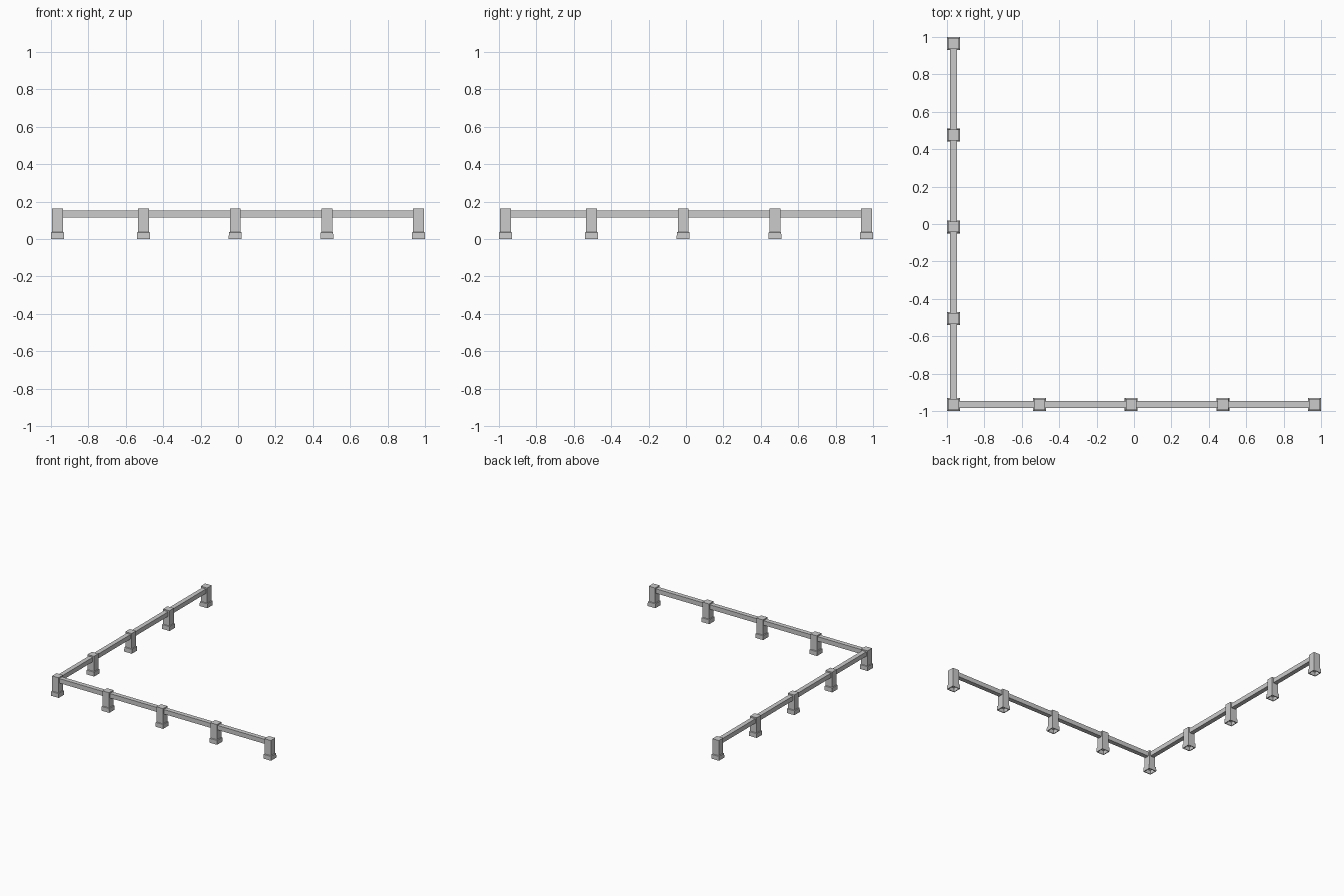
import bpy, bmesh
from mathutils import Vector

if "Cube" in bpy.data.objects:
    bpy.data.objects.remove(bpy.data.objects["Cube"])

END = 0.965          # centre line of both fence runs
STOPS = [-END, -0.505, -0.015, 0.475, END]
POST_HALF = 0.029


def make_object(name, bm):
    bmesh.ops.recalc_face_normals(bm, faces=bm.faces[:])
    mesh = bpy.data.meshes.new(name)
    bm.to_mesh(mesh)
    bm.free()
    obj = bpy.data.objects.new(name, mesh)
    bpy.context.collection.objects.link(obj)
    return obj


def post(name, x, y):
    # square profile (half width, height): hollow foot, plinth, ledge, shaft, flat top
    profile = [(POST_HALF, 0), (0.035, 0), (0.034, 0.035),
               (POST_HALF, 0.038), (POST_HALF, 0.162)]
    bm = bmesh.new()
    rings = [[bm.verts.new((x + sx * h, y + sy * h, z))
              for sx, sy in ((-1, -1), (1, -1), (1, 1), (-1, 1))]
             for h, z in profile]
    for a, b in zip(rings, rings[1:]):
        for i in range(4):
            j = (i + 1) % 4
            bm.faces.new((a[i], a[j], b[j], b[i]))
    bm.faces.new(rings[-1])
    return make_object(name, bm)


def rail(name, a, b, along_x):
    # square bar between the facing sides of two neighbouring posts
    length = b - a - 2 * POST_HALF
    mid = (a + b) / 2
    size = (length, 0.037, 0.037) if along_x else (0.037, length, 0.037)
    centre = (mid, -END, 0.133) if along_x else (-END, mid, 0.133)
    bm = bmesh.new()
    bmesh.ops.create_cube(bm, size=1)
    for v in bm.verts:
        v.co = Vector(c + s * k for c, s, k in zip(centre, size, v.co))
    return make_object(name, bm)


# shared corner post
post("corner_post", -END, -END)

# front run along x and left run along y
for i, (a, b) in enumerate(zip(STOPS, STOPS[1:]), 1):
    post(f"front_post_{i}", b, -END)
    rail(f"front_rail_{i}", a, b, True)
    post(f"left_post_{i}", -END, b)
    rail(f"left_rail_{i}", a, b, False)
